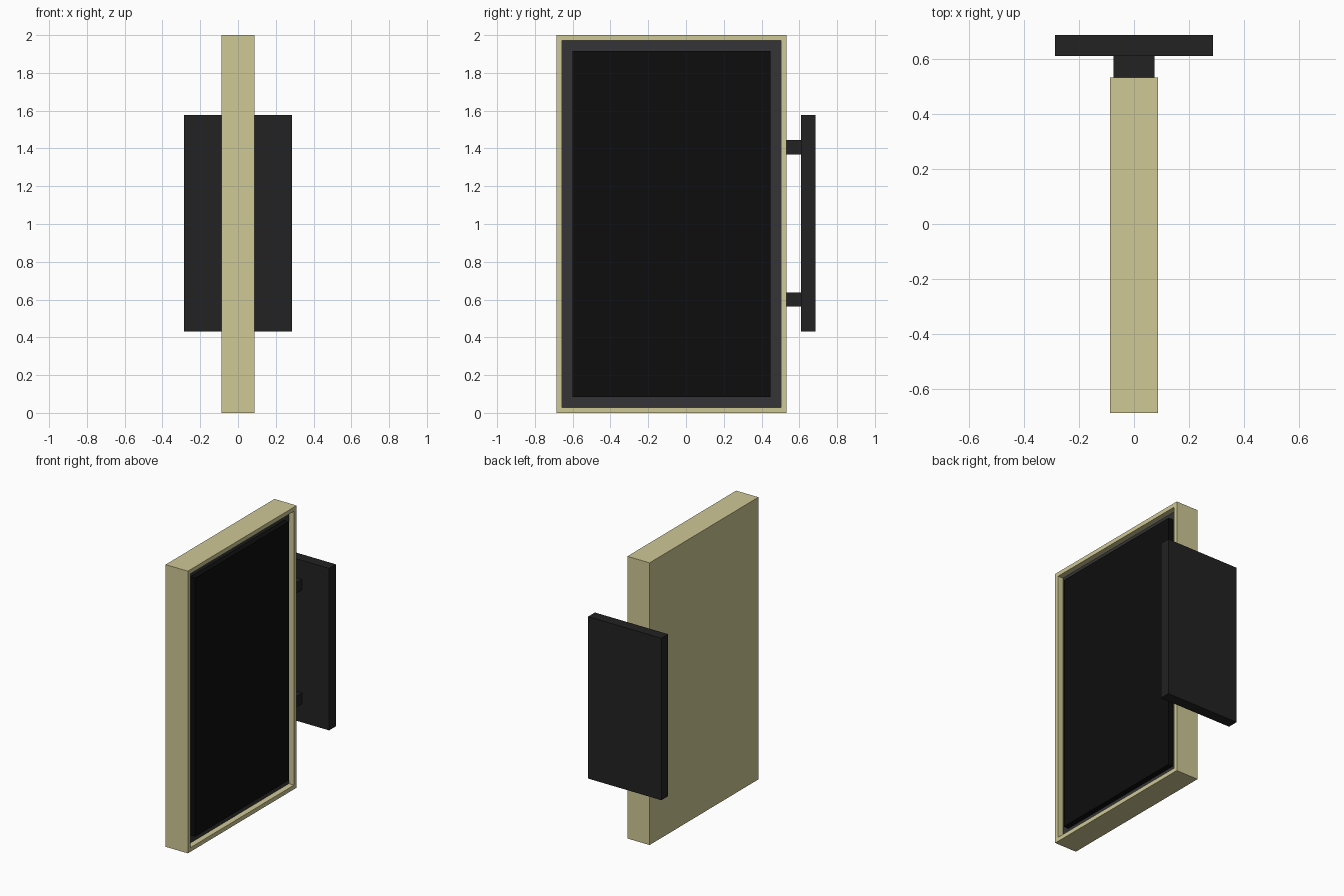
import bpy, bmesh
from mathutils import Vector

if "Cube" in bpy.data.objects:
    bpy.data.objects.remove(bpy.data.objects["Cube"])


def material(name, rgb):
    m = bpy.data.materials.new(name)
    m.diffuse_color = (*rgb, 1)
    m.use_nodes = True
    m.node_tree.nodes["Principled BSDF"].inputs["Base Color"].default_value = m.diffuse_color
    return m


TAN = material("tan_paint", (0.62, 0.58, 0.30))
CHARCOAL = material("charcoal", (0.016, 0.016, 0.016))
GREY = material("dark_grey", (0.035, 0.035, 0.038))
BLACK = material("black_glass", (0.004, 0.004, 0.004))


def box(name, lo, hi, mats, recess=None):
    """Box between two corners; recess=(rim, depth) sinks its +x face."""
    lo, hi = Vector(lo), Vector(hi)
    bm = bmesh.new()
    bmesh.ops.create_cube(bm, size=1)
    for v in bm.verts:
        v.co = (lo + hi) / 2 + v.co * (hi - lo)
    if recess:
        rim, depth = recess
        bm.normal_update()
        face = max(bm.faces, key=lambda f: f.normal.x)
        bmesh.ops.inset_region(bm, faces=[face], thickness=rim)
        result = bmesh.ops.extrude_discrete_faces(bm, faces=[face])
        floor = result["faces"][0]
        floor.material_index = 1
        for v in floor.verts:
            v.co.x -= depth
    bmesh.ops.recalc_face_normals(bm, faces=bm.faces)
    me = bpy.data.meshes.new(name)
    bm.to_mesh(me)
    bm.free()
    for m in mats:
        me.materials.append(m)
    ob = bpy.data.objects.new(name, me)
    bpy.context.collection.objects.link(ob)
    return ob


# Cabinet with a recessed right face
HALF = 0.087
DEPTH = 0.04
box("cabinet", (-HALF, -0.686, 0), (HALF, 0.532, 2), [TAN, GREY], (0.042, DEPTH))

# Screen slab standing inside the recess, leaving a channel around it
box("screen", (HALF - DEPTH, -0.602, 0.085), (HALF - 0.002, 0.447, 1.917), [BLACK])

# Two mounting brackets and the wall plate
for name, z in (("lower_bracket", 0.60), ("upper_bracket", 1.407)):
    box(name, (-0.075, 0.532, z - 0.038), (0.075, 0.612, z + 0.038), [CHARCOAL])
box("mounting_plate", (-0.287, 0.61, 0.43), (0.287, 0.686, 1.578), [CHARCOAL])
